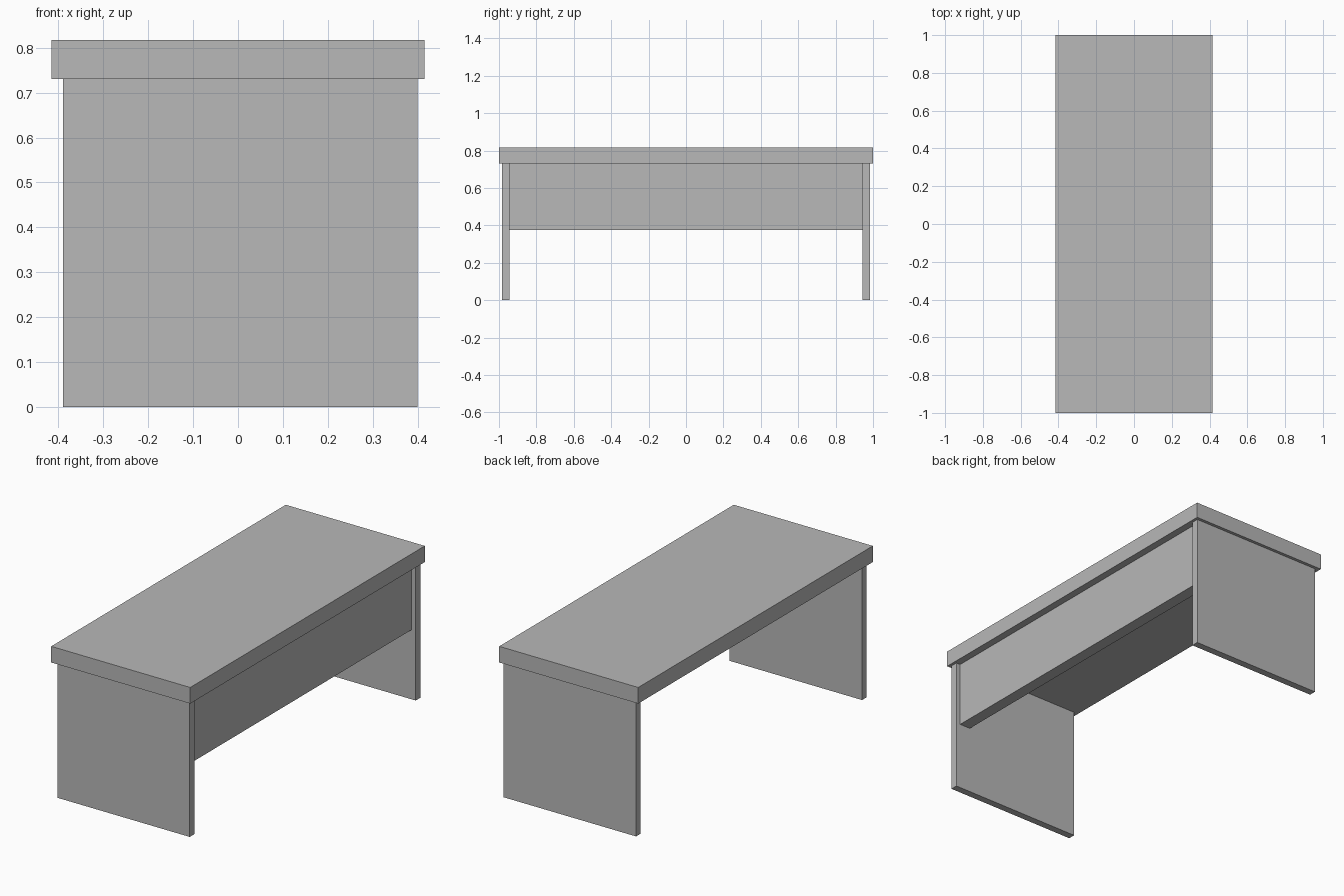
import bpy
from mathutils import Vector

default_cube = bpy.data.objects.get("Cube")
if default_cube:
    bpy.data.objects.remove(default_cube, do_unlink=True)

# Single plain grey finish
grey = bpy.data.materials.new("plain_grey")
grey.use_nodes = True
colour = (0.48, 0.48, 0.48, 1)
grey.diffuse_color = colour
grey.node_tree.nodes["Principled BSDF"].inputs["Base Color"].default_value = colour


def board(name, low, high):
    """Flat-sided board spanning two opposite corners."""
    low, high = Vector(low), Vector(high)
    bpy.ops.mesh.primitive_cube_add(size=1, location=(low + high) / 2)
    obj = bpy.context.object
    obj.name = name
    obj.scale = high - low
    bpy.ops.object.transform_apply(location=False, rotation=False, scale=True)
    obj.data.materials.append(grey)
    return obj


TOP_UNDERSIDE = 0.73
LEG_INNER, LEG_OUTER = 0.944, 0.983

# Thick desk top
board("desk_top", (-0.415, -1, TOP_UNDERSIDE), (0.415, 1, 0.817))

# Full-depth end panels that act as legs
board("front_leg_panel", (-0.39, -LEG_OUTER, 0), (0.40, -LEG_INNER, TOP_UNDERSIDE))
board("back_leg_panel", (-0.39, LEG_INNER, 0), (0.40, LEG_OUTER, TOP_UNDERSIDE))

# Hanging privacy panel, slightly recessed on the left side
board("privacy_panel", (0.31, -LEG_INNER, 0.375), (0.375, LEG_INNER, TOP_UNDERSIDE))
